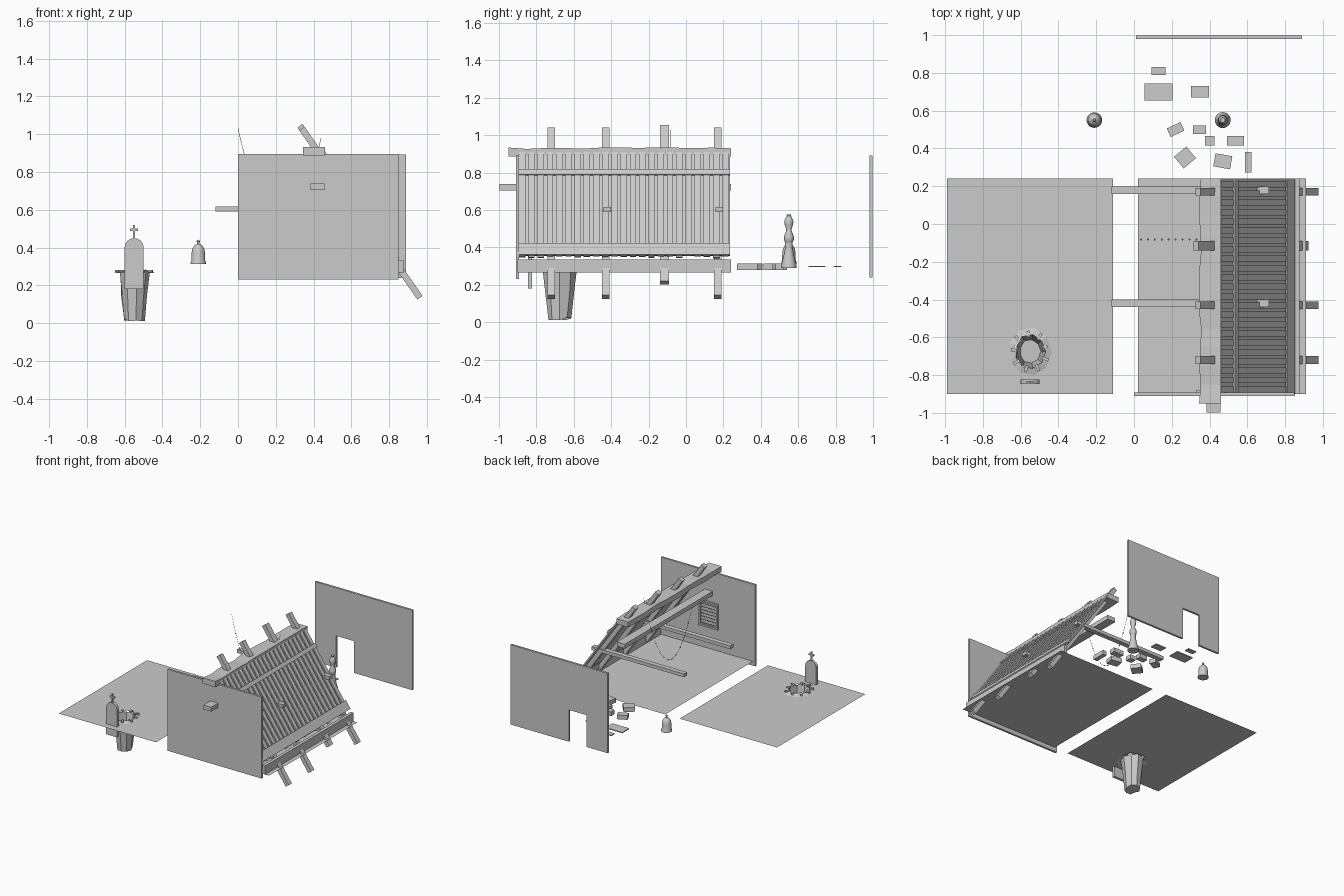
import bpy, bmesh, math, random
from mathutils import Vector, Matrix

if "Cube" in bpy.data.objects:
    bpy.data.objects.remove(bpy.data.objects["Cube"])
random.seed(4)

def finish(name, bm, smooth=False):
    me = bpy.data.meshes.new(name)
    bm.to_mesh(me)
    bm.free()
    ob = bpy.data.objects.new(name, me)
    bpy.context.collection.objects.link(ob)
    if smooth:
        bpy.context.view_layer.objects.active = ob
        ob.select_set(True)
        bpy.ops.object.shade_smooth_by_angle(angle=math.radians(40))
        ob.select_set(False)
    return ob

def add_box(bm, x0, x1, y0, y1, z0, z1, mat=Matrix()):
    m = Matrix.Translation(((x0+x1)/2, (y0+y1)/2, (z0+z1)/2)) @ Matrix.Diagonal((x1-x0, y1-y0, z1-z0, 1))
    bmesh.ops.create_cube(bm, size=1, matrix=mat @ m)

def box(name, *b, mat=Matrix()):
    bm = bmesh.new()
    add_box(bm, *b, mat=mat)
    return finish(name, bm)

def plate(name, pts, y0, y1):
    """Extrude an x-z outline along y."""
    bm = bmesh.new()
    f = bm.faces.new([bm.verts.new((x, y0, z)) for x, z in pts])
    r = bmesh.ops.extrude_face_region(bm, geom=[f])
    bmesh.ops.translate(bm, vec=(0, y1-y0, 0), verts=[v for v in r['geom'] if isinstance(v, bmesh.types.BMVert)])
    bmesh.ops.recalc_face_normals(bm, faces=bm.faces)
    return finish(name, bm)

def lathe(name, prof, x, y, n=24):
    bm = bmesh.new()
    vs = [bm.verts.new((x+r, y, z)) for r, z in prof]
    es = [bm.edges.new(p) for p in zip(vs, vs[1:])]
    bmesh.ops.spin(bm, geom=vs+es, cent=(x, y, 0), axis=(0, 0, 1), angle=math.tau, steps=n)
    bmesh.ops.remove_doubles(bm, verts=bm.verts, dist=1e-5)
    bmesh.ops.recalc_face_normals(bm, faces=bm.faces)
    return finish(name, bm, True)

FLOOR = 0.265
# Walls: plain front wall, rear wall with doorway, low side wall
box("front_wall", 0.0, 0.85, -0.91, -0.893, 0.23, 0.895)
plate("rear_wall", [(0.01, .24), (0.20, .24), (0.20, .50), (0.36, .50), (0.36, .24),
                    (0.89, .24), (0.89, .892), (0.01, .892)], 0.98, 0.997)
box("low_side_wall", 0.85, 0.875, -0.9, 0.24, FLOOR, 0.335)

# Room floor
bm = bmesh.new()
bm.faces.new([bm.verts.new((x, y, FLOOR)) for x, y in [(.02, -.9), (.91, -.9), (.91, .24), (.02, .24)]])
finish("room_floor", bm)

# Outdoor ground with a low mound around the pit opening
N = 9
PX, PY = -0.55, -0.675
def ring(bm, r, z, jr=0, jz=0):
    return [bm.verts.new((PX + (r+random.uniform(-jr, jr))*math.cos(math.tau*i/N),
                          PY + (r*1.12+random.uniform(-jr, jr))*math.sin(math.tau*i/N),
                          z+random.uniform(-jz, jz))) for i in range(N)]
def bridge(bm, a, b):
    for i in range(N):
        j = (i+1) % N
        bm.faces.new((a[i], a[j], b[j], b[i]))
bm = bmesh.new()
sq = [bm.verts.new((x, y, FLOOR)) for x, y in [(-.99, -.9), (-.11, -.9), (-.11, .24), (-.99, .24)]]
outer = ring(bm, .115, FLOOR)
edges = [bm.edges.new((l[i], l[(i+1) % len(l)])) for l in (sq, outer) for i in range(len(l))]
bmesh.ops.triangle_fill(bm, edges=edges, use_beauty=True, normal=(0, 0, 1))
rim = ring(bm, .08, .278, .006, .006)
bridge(bm, outer, rim)
bmesh.ops.recalc_face_normals(bm, faces=bm.faces)
finish("ground", bm)

# Tapered pit below the ground
bm = bmesh.new()
a, b, c = ring(bm, .08, .275, .004, .006), ring(bm, .07, .15, .004), ring(bm, .056, .018, .003, .008)
bridge(bm, a, b)
bridge(bm, b, c)
bm.faces.new(c)
finish("pit_wall", bm)
# Ragged chips around the pit edge
bm = bmesh.new()
for i in range(N):
    ang = math.tau*(i+.4)/N
    m = Matrix.Translation((PX+.085*math.cos(ang), PY+.092*math.sin(ang), .276)) @ Matrix.Rotation(ang, 4, 'Z')
    add_box(bm, -.015, random.uniform(.01, .025), -.008, .008, -.006, .006, mat=m)
finish("pit_edge_chips", bm)

# Gravestone with cross
arc = [(-.55+.05*math.cos(math.pi*i/12), .40+.05*math.sin(math.pi*i/12)) for i in range(13)]
plate("gravestone", [(-.60, .18), (-.50, .18)] + arc, -.846, -.824)
bm = bmesh.new()
add_box(bm, -.556, -.544, -.84, -.83, .44, .52)
add_box(bm, -.572, -.528, -.84, -.83, .488, .50)
finish("gravestone_cross", bm)

# Roof frame: local x runs down the slope, local z is the outward normal
d = Vector((.635, 0, -.91)).normalized()
n = Vector((-d.z, 0, d.x))
R = Matrix((d, (0, 1, 0), n)).transposed().to_4x4()
R.translation = (.335, 0, 1.035)
def s_at(z):
    return (1.035 - z) / -d.z

for i, (y, top, bot) in enumerate([(-.72, 1.03, .135), (-.43, 1.03, .135), (-.115, 1.045, .21), (.17, 1.03, .135)]):
    w = .024 if i == 2 else .02
    box(f"rafter_{i+1}", s_at(top), s_at(bot), y-w, y+w, -.017, .017, mat=R)

# Roof sheet, planks, cross battens
box("roof_sheet", s_at(.885), s_at(.345), -.9, .235, .017, .021, mat=R)
bm = bmesh.new()
P = 23
for i in range(P):
    y = -.9 + 1.135*(i+.5)/P
    add_box(bm, s_at(.895), s_at(.335+random.uniform(-.006, .006)), y-.017, y+.017, .021, .031, mat=R)
finish("roof_planks", bm)
for nm, z0, z1 in (("upper_batten", .795, .768), ("lower_batten", .40, .34)):
    box(nm, s_at(z0), s_at(z1), -.905, .235, .028, .04, mat=R)

# Ridge beam with a slightly uneven edge, purlin, tie beams
bm = bmesh.new()
prev = None
for i in range(13):
    y = -.95 + 1.19*i/12
    j, k = random.uniform(-.007, .007), random.uniform(-.004, .004)
    cur = [bm.verts.new((x, y, z)) for x, z in [(.35+j, .887), (.46, .887), (.46, .93+k), (.35+j, .93+k)]]
    if prev:
        for q in range(4):
            bm.faces.new((prev[q], prev[(q+1) % 4], cur[(q+1) % 4], cur[q]))
    else:
        bm.faces.new(cur)
    prev = cur
bm.faces.new(prev)
bmesh.ops.recalc_face_normals(bm, faces=bm.faces)
finish("ridge_beam", bm)
box("purlin", .385, .457, -.998, .24, .705, .74)
for i, y in enumerate((-.42, .178)):
    box(f"tie_beam_{i+1}", -.12, .715, y-.02, y+.02, .59, .617)

# Louvred window on the inside of the front wall
bm = bmesh.new()
for b in ((.33, .345, .44, .65), (.49, .505, .44, .65), (.345, .49, .44, .453), (.345, .49, .637, .65)):
    add_box(bm, b[0], b[1], -.893, -.878, b[2], b[3])
for i in range(7):
    m = Matrix.Translation((.4175, -.886, .467+.026*i)) @ Matrix.Rotation(.6, 4, 'X')
    add_box(bm, -.073, .073, -.008, .008, -.002, .002, mat=m)
finish("window_shutter", bm)

# Hanging string with beads
def chain(t):
    sag = 1-(2*t-1)**2
    return Vector((.44*t, -.082, 1.03-.05*t-.47*sag))
cu = bpy.data.curves.new("bead_string", 'CURVE')
cu.dimensions = '3D'
cu.bevel_depth = .0012
cu.bevel_resolution = 0
sp = cu.splines.new('POLY')
sp.points.add(20)
for i, p in enumerate(sp.points):
    p.co = (*chain(i/20), 1)
bpy.context.collection.objects.link(bpy.data.objects.new("bead_string", cu))
bm = bmesh.new()
for i in range(1, 12):
    bmesh.ops.create_icosphere(bm, subdivisions=1, radius=.006, matrix=Matrix.Translation(chain(i/12)))
finish("string_beads", bm)

# Bell and turned vase
lathe("bell", [(0, .315), (.041, .312), (.04, .322), (.036, .335), (.035, .375), (.031, .395), (.02, .412),
               (.007, .42), (.006, .425), (.009, .432), (.006, .44), (0, .442)], -.21, .55)
lathe("vase", [(0, .425), (.018, .425), (.027, .44), (.026, .46), (.016, .485), (.014, .497), (.022, .52),
               (.024, .54), (.017, .558), (.011, .568), (.013, .576), (0, .577)], .47, .55)
lathe("vase_stand", [(0, .29), (.042, .29), (.042, .30), (.03, .345), (.02, .40), (.02, .425), (0, .425)], .47, .55)

# Scattered blocks: centre x, centre y, size x, size y, turn
blocks = [(.22, .50, .08, .05, 25), (.347, .50, .07, .045, 0), (.40, .44, .05, .05, 0), (.537, .44, .09, .05, 0),
          (.27, .352, .085, .08, 40), (.47, .332, .09, .07, -10), (.605, .327, .036, .11, 0)]
for i, (x, y, a, b, t) in enumerate(blocks):
    m = Matrix.Translation((x, y, 0)) @ Matrix.Rotation(math.radians(t), 4, 'Z')
    box(f"block_{i+1}", -a/2, a/2, -b/2, b/2, .28, .315, mat=m)
# Thin flat slabs
for i, (x, y, a, b) in enumerate([(.13, .70, .15, .09), (.35, .70, .095, .06), (.13, .81, .075, .042)]):
    box(f"flat_slab_{i+1}", x-a/2, x+a/2, y-b/2, y+b/2, .294, .301)
